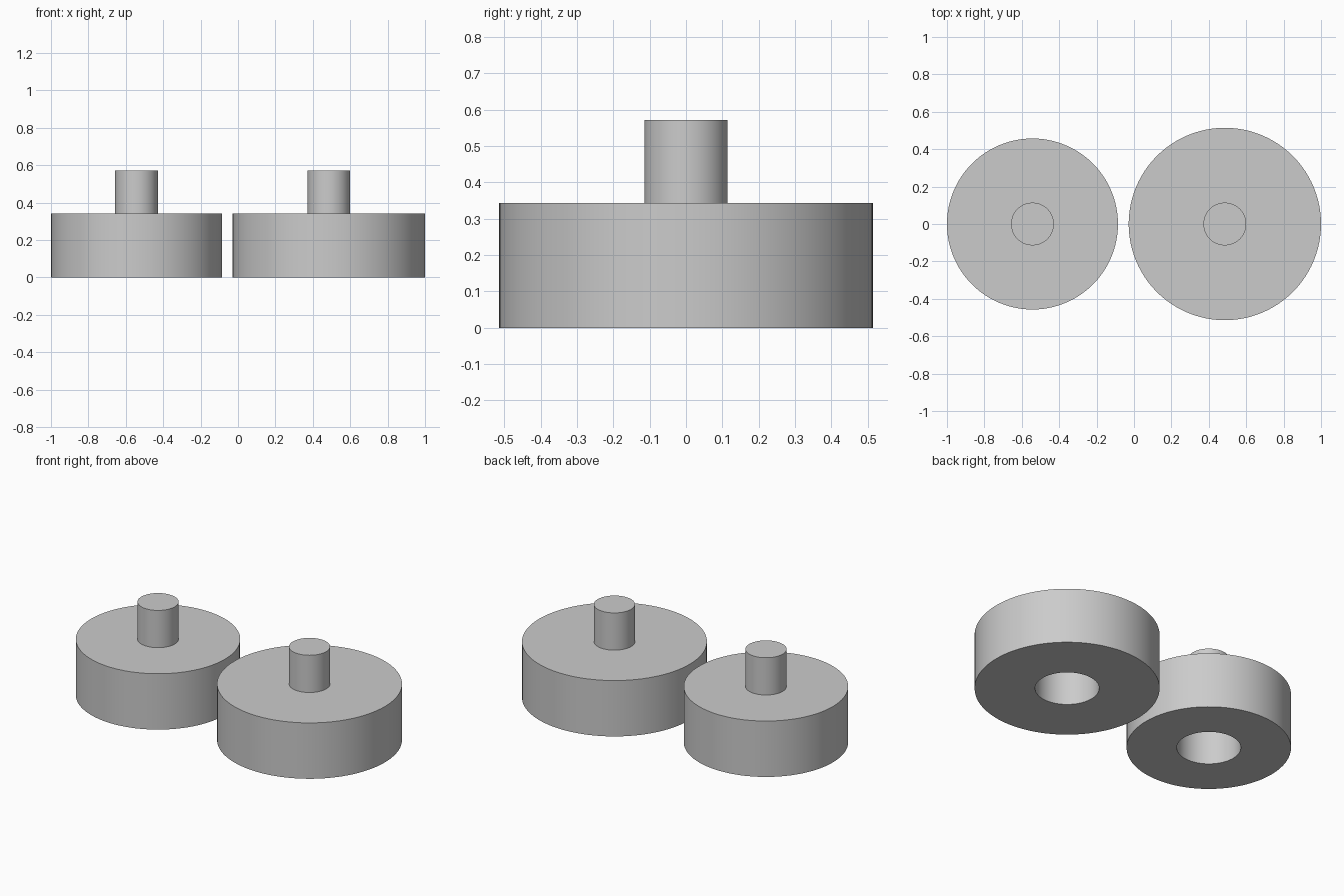
import bpy
import bmesh
import math

cube = bpy.data.objects.get("Cube")
if cube:
    bpy.data.objects.remove(cube, do_unlink=True)

UNIT = 2 / 35      # design module: both discs plus the gap span 35 units
SEGMENTS = 96

grey = bpy.data.materials.new("light grey")
grey.use_nodes = True
colour = (0.6, 0.6, 0.6, 1)
grey.diffuse_color = colour
grey.node_tree.nodes["Principled BSDF"].inputs["Base Color"].default_value = colour


def turned_part(name, x, profile):
    """Revolve (radius, height) points, starting and ending on the axis."""
    bm = bmesh.new()
    rings = []
    for r, z in profile:
        ring = []
        for i in range(SEGMENTS):
            a = math.tau * i / SEGMENTS
            ring.append(bm.verts.new((r * UNIT * math.cos(a), r * UNIT * math.sin(a), z * UNIT)))
        rings.append(ring)
    for low, high in zip(rings, rings[1:]):
        for i in range(SEGMENTS):
            j = (i + 1) % SEGMENTS
            bm.faces.new((low[i], low[j], high[j], high[i]))
    # Caps: socket roof and peg top
    bm.faces.new(rings[0])
    bm.faces.new(rings[-1])
    bmesh.ops.recalc_face_normals(bm, faces=bm.faces)
    mesh = bpy.data.meshes.new(name)
    bm.to_mesh(mesh)
    bm.free()
    mesh.materials.append(grey)
    obj = bpy.data.objects.new(name, mesh)
    obj.location.x = x * UNIT
    bpy.context.collection.objects.link(obj)
    bpy.ops.object.select_all(action="DESELECT")
    obj.select_set(True)
    bpy.context.view_layer.objects.active = obj
    bpy.ops.object.shade_smooth_by_angle(angle=math.radians(30))


# Discs with a top peg and a blind socket underneath
for name, x, radius in (("small_pegged_disc", -9.5, 8), ("large_pegged_disc", 8.5, 9)):
    turned_part(name, x, [
        (3.12, 4.5), (3.12, 0),        # socket wall
        (radius, 0), (radius, 6),      # disc rim
        (2, 6), (2, 10),               # peg
    ])
